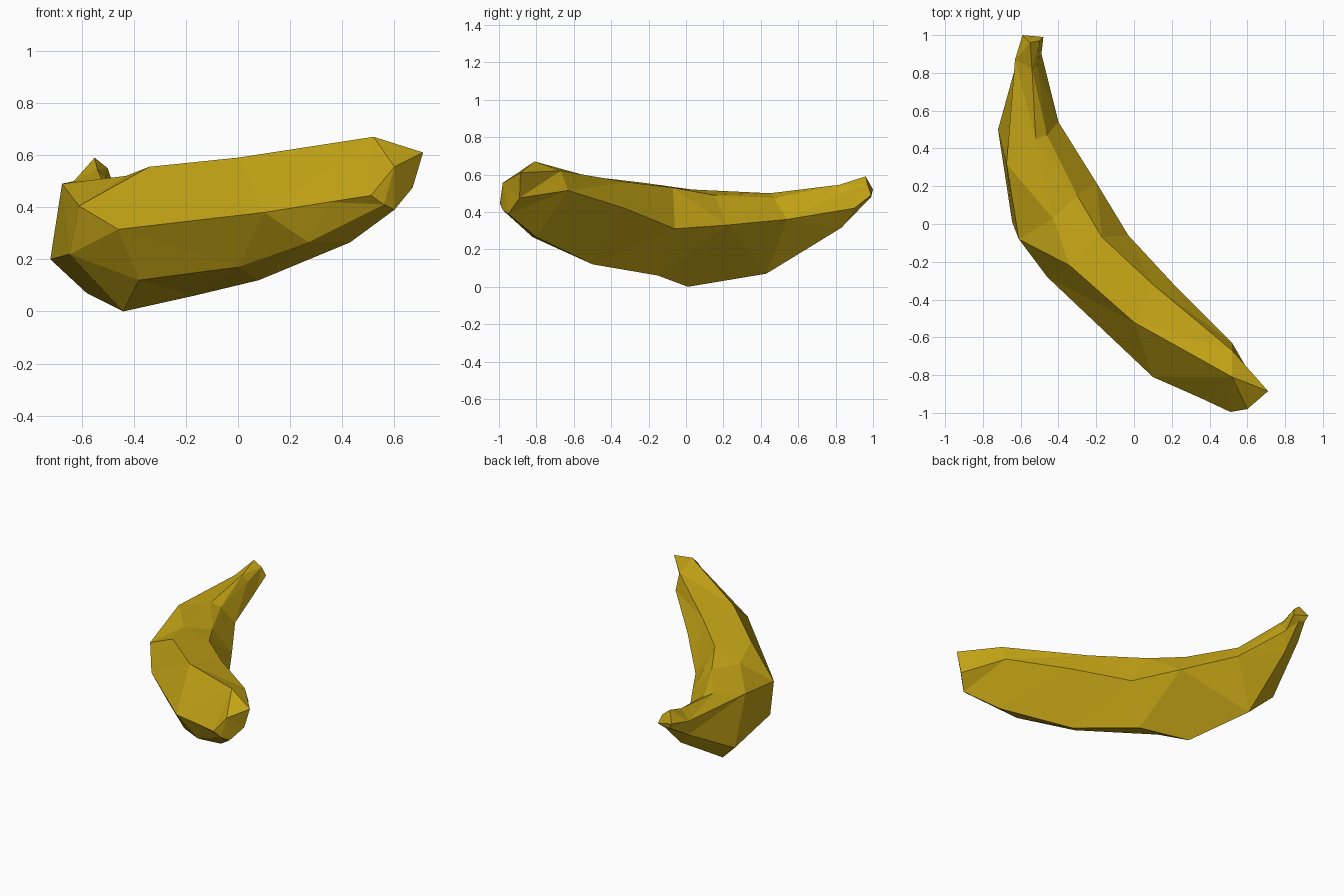
import bpy, bmesh
from mathutils import Vector

# One flat colour for the peel
peel = bpy.data.materials.new("banana_yellow")
peel.diffuse_color = (0.55, 0.37, 0.008, 1)

# Six lengthwise ridge lines, each running from blossom tip to stem end
top = [(.60, -.98, .555), (.52, -.81, .67), (0, -.52, .59), (-.34, -.22, .555),
       (-.43, .03, .52), (-.52, .45, .50), (-.54, .82, .545), (-.55, .96, .59)]
top_inner = [(.71, -.885, .61), (.52, -.67, .62), (.10, -.32, .56), (-.17, -.07, .53),
             (-.30, .15, .49), (-.46, .47, .475), (-.51, .83, .50), (-.50, .97, .55)]
inner = [(.67, -.89, .475), (.52, -.63, .515), (.22, -.33, .42), (-.03, -.06, .31),
         (-.20, .22, .33), (-.40, .54, .36), (-.49, .90, .42), (-.48, .99, .49)]
bottom = [(.60, -.95, .39), (.43, -.80, .265), (.08, -.50, .12), (-.17, -.15, .06),
          (-.44, .01, 0), (-.58, .43, .07), (-.54, .83, .315), (-.53, .98, .47)]
lower_outer = [(.56, -.98, .41), (.27, -.82, .265), (0, -.58, .17), (-.38, -.22, .12),
               (-.645, .01, .22), (-.72, .50, .20), (-.62, .86, .40), (-.57, .99, .48)]
outer = [(.51, -.995, .445), (.35, -.92, .42), (.10, -.81, .38), (-.46, -.28, .315),
         (-.61, -.08, .405), (-.675, .32, .49), (-.63, .87, .50), (-.59, 1.0, .52)]
ridges = [top, top_inner, inner, bottom, lower_outer, outer]

# Skin the ridges into a closed, flat-faceted body
bm = bmesh.new()
rails = [[bm.verts.new(Vector(p)) for p in ridge] for ridge in ridges]
for i, a in enumerate(rails):
    b = rails[(i + 1) % len(rails)]
    for j in range(len(a) - 1):
        bm.faces.new((a[j], a[j + 1], b[j + 1], b[j]))
for end in (0, -1):                      # blossom tip and stem cut
    bm.faces.new([r[end] for r in rails])
bmesh.ops.triangulate(bm, faces=bm.faces[:], quad_method='BEAUTY')
bmesh.ops.recalc_face_normals(bm, faces=bm.faces[:])

mesh = bpy.data.meshes.new("banana")
bm.to_mesh(mesh)
bm.free()
mesh.materials.append(peel)
bpy.context.collection.objects.link(bpy.data.objects.new("banana", mesh))
